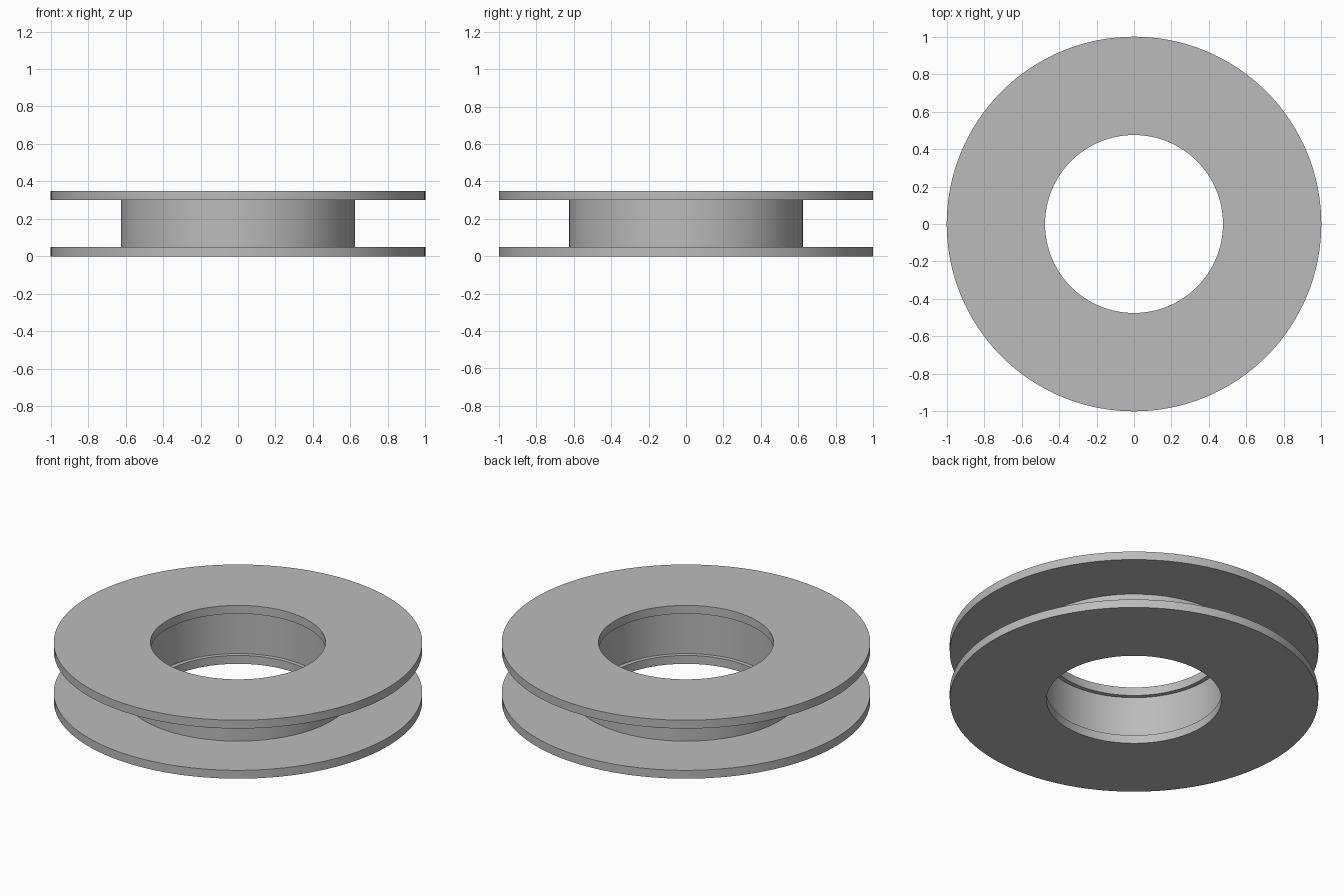
import bpy
import bmesh
import math

if "Cube" in bpy.data.objects:
    bpy.data.objects.remove(bpy.data.objects["Cube"])

SEGMENTS = 128

grey = bpy.data.materials.new("plain grey")
grey.diffuse_color = (0.5, 0.5, 0.5, 1.0)
grey.use_nodes = True
grey.node_tree.nodes["Principled BSDF"].inputs["Base Color"].default_value = grey.diffuse_color

# Closed cross-section (radius, height): two wide flanges joined by a hollow hub
profile = [
    (0.475, 0.00), (1.00, 0.00), (1.00, 0.05), (0.625, 0.05),
    (0.625, 0.30), (1.00, 0.30), (1.00, 0.35), (0.475, 0.35),
    (0.475, 0.30), (0.50, 0.30), (0.50, 0.05), (0.475, 0.05),
]

# Revolve the cross-section around the z axis
bm = bmesh.new()
rings = []
for i in range(SEGMENTS):
    a = 2 * math.pi * i / SEGMENTS
    rings.append([bm.verts.new((r * math.cos(a), r * math.sin(a), z)) for r, z in profile])
for i, ring in enumerate(rings):
    after = rings[(i + 1) % SEGMENTS]
    for j in range(len(profile)):
        k = (j + 1) % len(profile)
        bm.faces.new((ring[j], after[j], after[k], ring[k]))
bmesh.ops.recalc_face_normals(bm, faces=bm.faces)

mesh = bpy.data.meshes.new("flanged_spool")
bm.to_mesh(mesh)
bm.free()
mesh.materials.append(grey)
spool = bpy.data.objects.new("flanged_spool", mesh)
bpy.context.collection.objects.link(spool)

# Smooth round walls with crisp rims
bpy.context.view_layer.objects.active = spool
spool.select_set(True)
bpy.ops.object.shade_smooth_by_angle(angle=math.radians(30))
